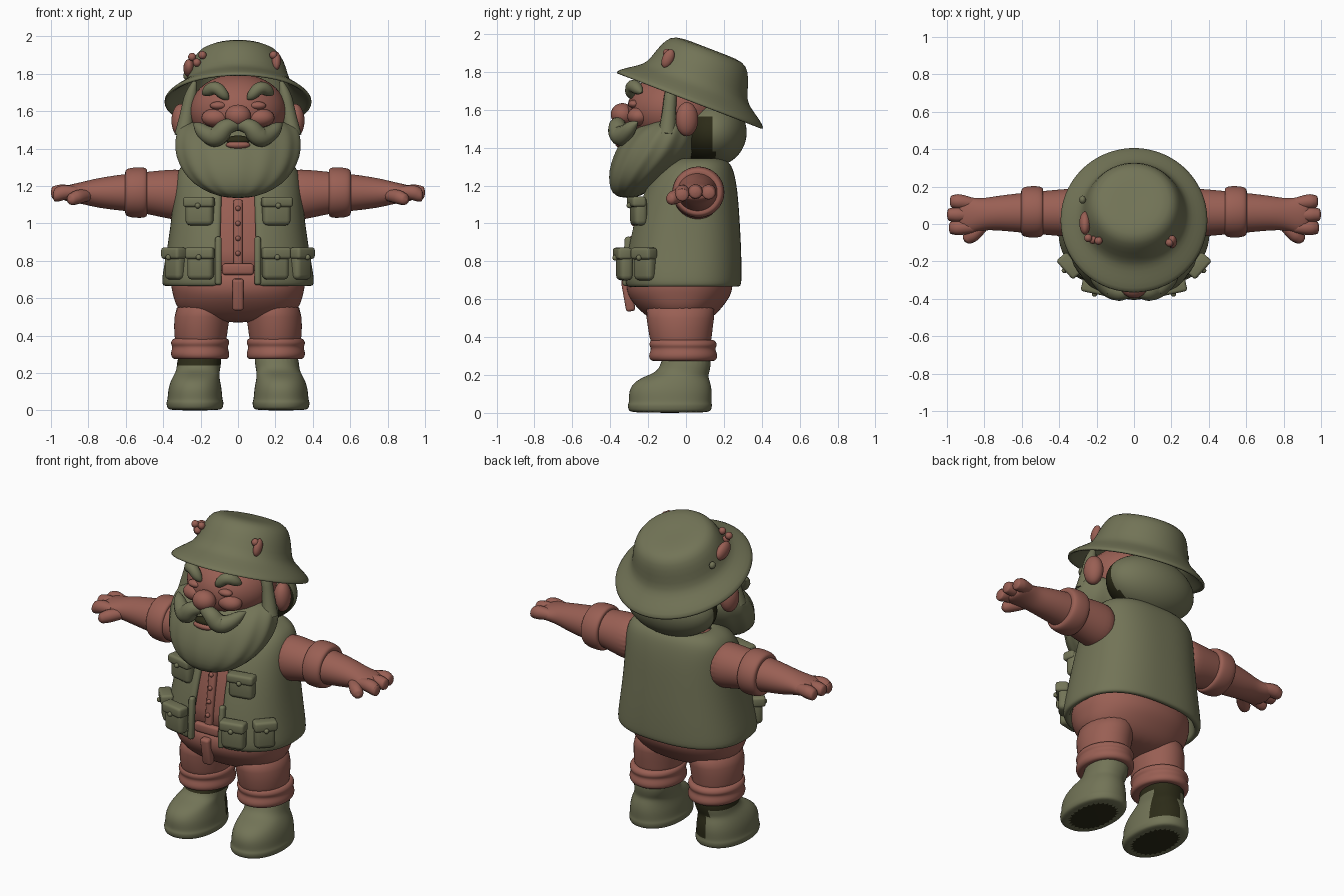
import bpy, bmesh
from math import sin, cos, pi, radians, copysign
from mathutils import Matrix, Vector

if "Cube" in bpy.data.objects:
    bpy.data.objects.remove(bpy.data.objects["Cube"])


def material(name, rgb):
    m = bpy.data.materials.new(name)
    m.use_nodes = True
    m.diffuse_color = (*rgb, 1)
    m.node_tree.nodes["Principled BSDF"].inputs["Base Color"].default_value = (*rgb, 1)
    return m


OLIVE = material("olive green", (0.17, 0.175, 0.095))
CLAY = material("clay red", (0.32, 0.115, 0.088))
DARK = material("dark olive", (0.025, 0.024, 0.009))


def finish(name, bm, mat, mirror=False, subsurf=0, solid=0.0, bevel=0.0):
    bmesh.ops.recalc_face_normals(bm, faces=bm.faces[:])
    me = bpy.data.meshes.new(name)
    bm.to_mesh(me)
    bm.free()
    ob = bpy.data.objects.new(name, me)
    bpy.context.collection.objects.link(ob)
    me.materials.append(mat)
    me.shade_smooth()
    if solid:
        mod = ob.modifiers.new("thickness", "SOLIDIFY")
        mod.thickness, mod.offset = solid, 0
    if bevel:
        mod = ob.modifiers.new("round", "BEVEL")
        mod.width, mod.segments = bevel, 3
    if subsurf:
        ob.modifiers.new("smooth", "SUBSURF").levels = subsurf
        ob.modifiers["smooth"].render_levels = subsurf
    if mirror:
        ob.modifiers.new("mirror", "MIRROR")
    return ob


def loft(name, rows, mat, n=28, gap=0.0, power=2.0, ripple=0.0, along_x=False, **kw):
    """Stack of rounded rings; each row is height, centre a, centre b, radius a, radius b."""
    bm = bmesh.new()
    rings = []
    for h, ca, cb, ra, rb in rows:
        ring = []
        for i in range(n):
            t = gap + (2 * pi - 2 * gap) * i / ((n - 1) if gap else n)
            k = 1 + ripple * cos(t * 14)
            a = ca + k * ra * copysign(abs(sin(t)) ** (2 / power), sin(t))
            b = cb - k * rb * copysign(abs(cos(t)) ** (2 / power), cos(t))
            ring.append(bm.verts.new((h, a, b) if along_x else (a, b, h)))
        rings.append(ring)
    for lo, hi in zip(rings, rings[1:]):
        for i in range(n - 1 if gap else n):
            j = (i + 1) % n
            bm.faces.new((lo[i], lo[j], hi[j], hi[i]))
    if not gap:
        bm.faces.new(rings[0])
        bm.faces.new(rings[-1])
    return finish(name, bm, mat, subsurf=kw.pop("subsurf", 1), **kw)


def place(loc, size, rot_z=0, rot_x=0):
    return (Matrix.Translation(loc) @ Matrix.Rotation(radians(rot_z), 4, "Z")
            @ Matrix.Rotation(radians(rot_x), 4, "X") @ Matrix.Diagonal((*size, 1)))


def ball(name, loc, size, mat, rot_z=0, rot_x=0, mirror=False, seg=24):
    bm = bmesh.new()
    bmesh.ops.create_uvsphere(bm, u_segments=seg, v_segments=seg * 2 // 3, radius=1,
                              matrix=place(loc, size, rot_z, rot_x))
    return finish(name, bm, mat, mirror)


def block(name, loc, size, mat, rot_z=0, rot_x=0, bevel=0.015, mirror=False):
    bm = bmesh.new()
    bmesh.ops.create_cube(bm, size=1, matrix=place(loc, size, rot_z, rot_x))
    return finish(name, bm, mat, mirror, bevel=bevel)


def tube(name, pts, mat, mirror=False):
    """Soft strand through points of x, y, z, radius."""
    cu = bpy.data.curves.new(name, "CURVE")
    cu.dimensions, cu.bevel_depth, cu.bevel_resolution = "3D", 1, 4
    cu.use_fill_caps = True
    sp = cu.splines.new("NURBS")
    sp.points.add(len(pts) - 1)
    for p, (x, y, z, r) in zip(sp.points, pts):
        p.co, p.radius = (x, y, z, 1), r
    sp.use_endpoint_u, sp.order_u, sp.resolution_u = True, 3, 6
    cu.materials.append(mat)
    ob = bpy.data.objects.new(name, cu)
    bpy.context.collection.objects.link(ob)
    bpy.ops.object.select_all(action="DESELECT")
    ob.select_set(True)
    bpy.context.view_layer.objects.active = ob
    bpy.ops.object.convert(target="MESH")
    ob.data.shade_smooth()
    if mirror:
        ob.modifiers.new("mirror", "MIRROR")


def darken(ob, rule):
    ob.data.materials.append(DARK)
    for f in ob.data.polygons:
        if rule(f.center, f.normal):
            f.material_index = 1


# Boots with dark soles; the right shaft has a dark stain
for side, label in ((1, "left"), (-1, "right")):
    boot = loft(label + "_boot", [
        (0, .23 * side, -.085, .135, .2), (.012, .23 * side, -.085, .15, .22),
        (.045, .23 * side, -.085, .155, .225), (.055, .23 * side, -.083, .147, .217),
        (.11, .23 * side, -.083, .145, .222), (.16, .228 * side, -.075, .132, .205),
        (.195, .22 * side, -.05, .12, .165), (.225, .21 * side, 0, .116, .13),
        (.34, .2 * side, .005, .122, .132)], OLIVE, power=2.2, subsurf=2)
    darken(boot, lambda c, n: n.z < -.9 or (side < 0 and c.z > .06 and (
        c.z > .25 or (c.y > .03 and c.x > -.24))))

# Trousers, legs and rolled cuffs
loft("trouser_hips", [(.47, 0, -.03, .2, .11), (.51, 0, -.03, .29, .18), (.56, 0, -.035, .335, .23),
                      (.62, 0, -.035, .35, .275), (.68, 0, -.035, .365, .285),
                      (.78, 0, -.02, .34, .27)], CLAY, power=2.2, subsurf=2)
loft("trouser_legs", [(.3, .2, -.02, .13, .15), (.4, .2, -.03, .142, .165),
                      (.5, .195, -.03, .15, .18), (.6, .17, -.03, .15, .19)], CLAY, mirror=True)
loft("trouser_cuffs", [(.275, .2, -.015, .12, .14), (.272, .2, -.015, .148, .172),
                       (.3, .203, -.015, .16, .185), (.33, .203, -.015, .15, .172),
                       (.345, .203, -.015, .15, .172), (.36, .203, -.015, .16, .182),
                       (.388, .2, -.018, .148, .17), (.385, .2, -.02, .12, .14)],
     CLAY, mirror=True, subsurf=2)
block("trouser_fly", (0, -.305, .62), (.06, .05, .17), CLAY, rot_x=10)

# Shirt, belt and buttons
loft("shirt", [(.68, 0, -.02, .34, .285), (.85, 0, -.01, .33, .27), (1.05, 0, 0, .31, .25),
               (1.2, 0, .02, .29, .21), (1.3, 0, .05, .24, .15)], CLAY, power=2.4)
block("belt", (0, -.3, .755), (.17, .04, .06), CLAY)
block("shirt_placket", (0, -.265, .95), (.05, .035, .36), CLAY, rot_x=-8)
for i in range(4):
    ball("shirt_button", (0, -.3 + i * .012, .84 + i * .08), (.014, .014, .014), CLAY, seg=12)

# Open vest
loft("vest", [(.665, 0, -.015, .385, .285), (.7, 0, -.02, .39, .295), (.85, 0, -.012, .362, .285),
              (1.0, 0, 0, .34, .265), (1.15, 0, .02, .325, .235), (1.25, 0, .04, .315, .2),
              (1.31, 0, .06, .285, .16), (1.335, 0, .07, .2, .1)], OLIVE,
     n=36, gap=.19, power=2.5, solid=.04, subsurf=2)
block("vest_hem", (.105, -.31, .8), (.035, .04, .26), OLIVE, rot_x=-3, mirror=True)


def pocket(name, x, y, z, w, h, turn):
    out = Vector((sin(radians(turn)), -cos(radians(turn)), 0))
    base = Vector((x, y, z))
    block(name, base, (w, .07, h), OLIVE, turn, bevel=.025, mirror=True)
    block(name + "_flap", base + out * .012 + Vector((0, 0, h * .33)),
          (w + .015, .075, h * .36), OLIVE, turn, bevel=.015, mirror=True)
    ball(name + "_button", base + out * .05 + Vector((0, 0, h * .2)), (.015, .015, .015),
         OLIVE, mirror=True, seg=12)


pocket("chest_pocket", .205, -.25, 1.065, .15, .15, 12)
pocket("front_pocket", .2, -.325, .785, .14, .17, 12)
pocket("side_pocket", .335, -.215, .785, .12, .17, 48)

# Arms, rolled sleeves and hands
loft("arms", [(.25, .06, 1.15, .13, .14), (.36, .06, 1.155, .13, .135), (.5, .06, 1.165, .115, .11),
              (.62, .06, 1.165, .105, .098), (.75, .058, 1.163, .09, .08),
              (.82, .05, 1.163, .085, .062), (.88, .045, 1.162, .1, .05),
              (.92, .05, 1.16, .095, .042), (.94, .05, 1.16, .07, .03)],
     CLAY, along_x=True, mirror=True, subsurf=2)
loft("sleeve_rolls", [(.49, .065, 1.165, .1, .1), (.482, .065, 1.165, .128, .128),
                      (.51, .065, 1.165, .14, .138), (.58, .065, 1.165, .138, .134),
                      (.607, .065, 1.165, .122, .12), (.6, .065, 1.165, .09, .09)],
     CLAY, along_x=True, mirror=True, subsurf=2)
for name, y, tip, z in (("index_finger", -.02, .99, 1.15), ("middle_finger", .05, 1.0, 1.165),
                        ("little_finger", .12, .985, 1.16)):
    tube(name, [(.86, y * .9, 1.165, .03), (.93, y, 1.17, .042), (tip - .02, y, z, .036),
                (tip - .003, y, z, .03), (tip, y, z, .004)], CLAY, True)
tube("thumb", [(.8, 0, 1.15, .03), (.85, -.05, 1.145, .04), (.885, -.075, 1.13, .034),
               (.9, -.09, 1.125, .026), (.905, -.095, 1.125, .003)], CLAY, True)

# Head and face
ball("head", (0, -.06, 1.6), (.26, .25, .2), CLAY, seg=32)
ball("nose", (0, -.335, 1.575), (.07, .062, .06), CLAY)
ball("cheeks", (.12, -.25, 1.565), (.075, .06, .05), CLAY, mirror=True)
ball("eyelids", (.105, -.275, 1.63), (.045, .03, .022), CLAY, mirror=True)
ball("ears", (.305, .005, 1.55), (.05, .06, .09), CLAY, rot_z=15, mirror=True)
tube("eyebrows", [(.05, -.285, 1.665, .005), (.065, -.295, 1.675, .028), (.12, -.285, 1.735, .036),
                  (.175, -.245, 1.7, .03), (.19, -.235, 1.69, .004)], OLIVE, True)
tube("moustache", [(0, -.34, 1.525, .03), (.06, -.37, 1.53, .045), (.11, -.35, 1.455, .058),
                   (.17, -.32, 1.475, .045), (.215, -.28, 1.52, .03),
                   (.235, -.255, 1.535, .003)], OLIVE, True)

# Beard, mouth, sideburns and hair
loft("beard", [(1.135, 0, -.31, .06, .04), (1.16, 0, -.3, .15, .09), (1.21, 0, -.27, .24, .135),
               (1.28, 0, -.22, .3, .185), (1.36, 0, -.165, .335, .215), (1.43, 0, -.13, .34, .215),
               (1.49, 0, -.1, .33, .19), (1.53, 0, -.08, .305, .14), (1.55, 0, -.07, .26, .08)],
     OLIVE, n=84, ripple=.012)
ball("mouth", (0, -.335, 1.445), (.065, .03, .025), DARK)
ball("lower_lip", (0, -.345, 1.42), (.065, .028, .022), CLAY)
tube("sideburns", [(.29, -.1, 1.47, .05), (.275, -.09, 1.58, .035), (.25, -.08, 1.7, .035),
                   (.23, -.08, 1.76, .01)], OLIVE, True)
hair = ball("hair", (0, .14, 1.48), (.29, .18, .18), OLIVE, seg=48)
darken(hair, lambda c, n: c.y < .15 and c.z < 1.56)

# Tilted bucket hat
hat = loft("hat", [(-.005, 0, 0, .395, .415), (.03, 0, 0, .355, .37), (.065, 0, 0, .305, .315),
                   (.1, 0, 0, .268, .272), (.18, 0, 0, .25, .25), (.245, 0, 0, .225, .225),
                   (.28, 0, 0, .19, .19), (.282, 0, 0, .1, .1), (.28, 0, 0, .03, .03)],
           OLIVE, n=48, subsurf=1, solid=.022)
bm = bmesh.new()
bm.from_mesh(hat.data)
bmesh.ops.delete(bm, geom=[f for f in bm.faces if len(f.verts) > 4 and f.calc_center_median().z < .1],
                 context="FACES_ONLY")
bm.transform(Matrix.Translation((0, .02, 1.65)) @ Matrix.Rotation(radians(-21), 4, "X"))
bm.to_mesh(hat.data)
bm.free()

# Fishing lures on the hat
ball("right_lure", (-.262, .005, 1.83), (.03, .065, .045), CLAY, rot_x=-25)
ball("left_lure", (.205, -.095, 1.87), (.024, .03, .052), CLAY, rot_x=-25)
for x, y, z in ((-.22, -.085, 1.86), (-.245, -.075, 1.89), (-.19, -.09, 1.9), (.19, -.1, 1.9)):
    ball("lure_bead", (x, y, z), (.022, .022, .022), CLAY, seg=12)
ball("hat_eyelet", (-.275, .13, 1.79), (.018, .022, .022), OLIVE, seg=12)
